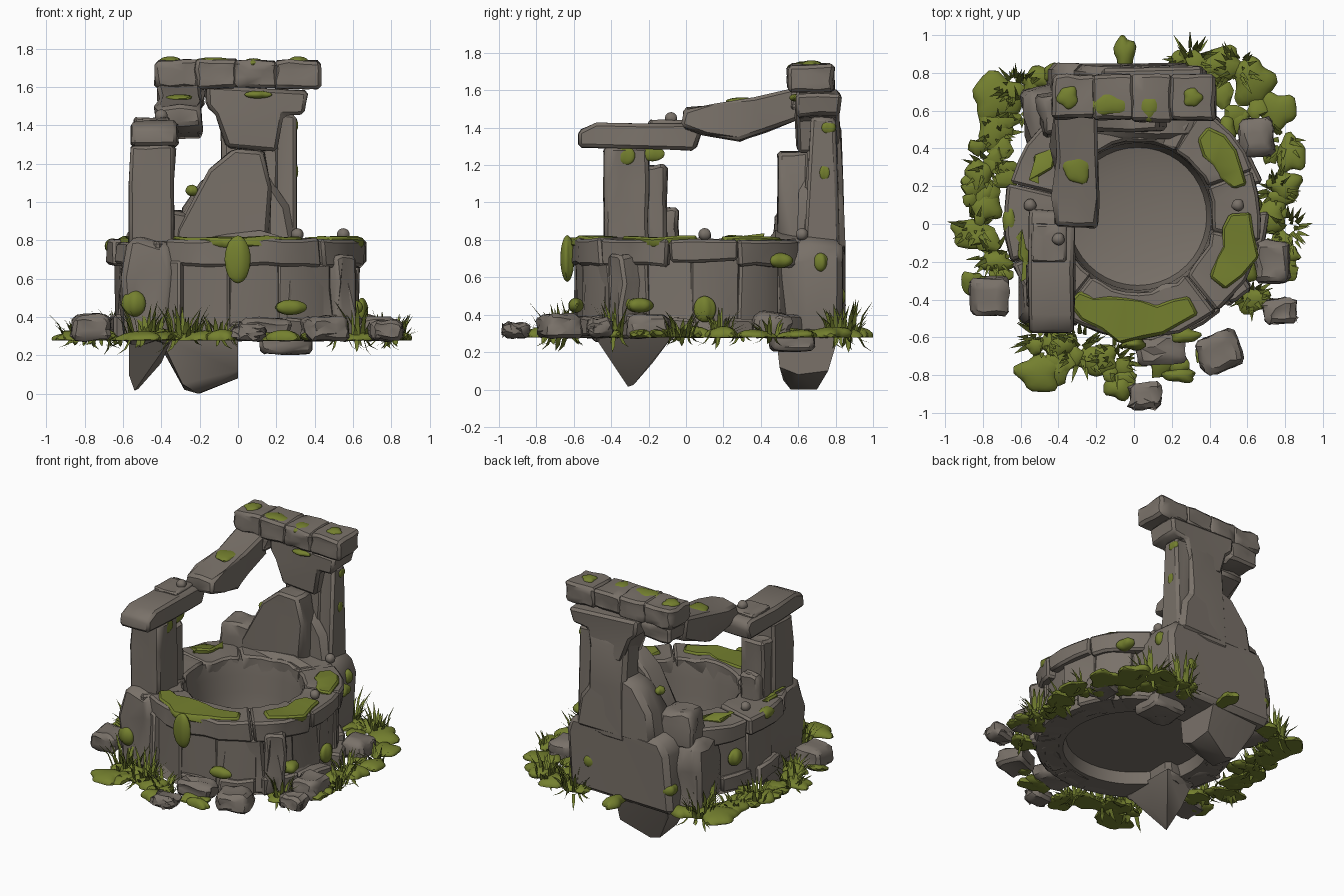
import bpy, bmesh, math, random
from mathutils import Vector, Matrix

if "Cube" in bpy.data.objects:
    bpy.data.objects.remove(bpy.data.objects["Cube"])

random.seed(7)
U = random.uniform


def material(name, col):
    m = bpy.data.materials.new(name)
    m.diffuse_color = (*col, 1)
    m.use_nodes = True
    m.node_tree.nodes["Principled BSDF"].inputs["Base Color"].default_value = m.diffuse_color
    return m


STONE = material("weathered_stone", (0.192, 0.166, 0.141))
MOSS = material("moss_green", (0.175, 0.215, 0.028))
GRASS = material("grass_green", (0.16, 0.20, 0.027))


def finish(name, bm, mat, angle=36):
    """Smooth shading with sharp edges kept, then link the object."""
    bmesh.ops.recalc_face_normals(bm, faces=bm.faces)
    for f in bm.faces:
        f.smooth = True
    for e in bm.edges:
        e.smooth = len(e.link_faces) == 2 and e.calc_face_angle(0) < math.radians(angle)
    me = bpy.data.meshes.new(name)
    bm.to_mesh(me)
    bm.free()
    me.materials.append(mat)
    ob = bpy.data.objects.new(name, me)
    bpy.context.collection.objects.link(ob)
    return ob


def jitter(bm, j):
    for v in bm.verts:
        v.co += Vector((U(-j, j), U(-j, j), U(-j, j)))


def chip(bm, width):
    """Bevel the hard edges and triangulate, for chipped stone."""
    bm.normal_update()
    hard = [e for e in bm.edges if len(e.link_faces) == 2 and e.calc_face_angle(0) > 0.6]
    bmesh.ops.bevel(bm, geom=hard, offset=width, segments=1, affect='EDGES')
    bmesh.ops.triangulate(bm, faces=bm.faces)


def rock(name, lo, hi, rot=0, taper=1.0, j=0.012, bev=0.018):
    bm = bmesh.new()
    bmesh.ops.create_cube(bm, size=1)
    bmesh.ops.subdivide_edges(bm, edges=bm.edges[:], cuts=2, use_grid_fill=True)
    lo, hi = Vector(lo), Vector(hi)
    for v in bm.verts:
        k = taper if v.co.z > 0.4 else 1
        v.co = Vector((v.co.x * k * (hi.x - lo.x), v.co.y * k * (hi.y - lo.y), v.co.z * (hi.z - lo.z)))
    jitter(bm, j)
    chip(bm, bev)
    bm.transform(Matrix.Translation((lo + hi) / 2) @ Matrix.Rotation(rot, 4, 'Z'))
    return finish(name, bm, STONE)


def slab(name, poly, axis, d0, d1, j=0.008, bev=0.018):
    """Outline extruded along x (outline in y,z) or along y (outline in x,z)."""
    bm = bmesh.new()
    put = (lambda p, d: (d, *p)) if axis == 'x' else (lambda p, d: (p[0], d, p[1]))
    rows = [[bm.verts.new(put(p, d0 + (d1 - d0) * t)) for p in poly] for t in (0, 0.5, 1)]
    n = len(poly)
    bm.faces.new(rows[0])
    bm.faces.new(rows[2])
    for a, b in zip(rows, rows[1:]):
        for i in range(n):
            bm.faces.new((a[i], a[(i + 1) % n], b[(i + 1) % n], b[i]))
    bmesh.ops.recalc_face_normals(bm, faces=bm.faces)
    jitter(bm, j)
    chip(bm, bev)
    return finish(name, bm, STONE)


def hull(name, pts):
    bm = bmesh.new()
    for p in pts:
        bm.verts.new(p)
    bmesh.ops.convex_hull(bm, input=bm.verts[:])
    return finish(name, bm, STONE, 40)


CX, CY = 0.02, 0.04


def arc(name, a0, a1, r0, r1, z0, z1, mat=STONE, j=0.01, bev=0.015, ragged=0.0):
    """Curved block of the ring; angles in degrees."""
    bm = bmesh.new()
    n = max(2, int((a1 - a0) / 9))
    rows = []
    for i in range(n + 1):
        a = math.radians(a0 + (a1 - a0) * i / n)
        end = 0.6 * ragged * (2 * i / n - 1) ** 2
        p, q = r0 + end + U(0, ragged) * .6, r1 - end - U(0, ragged) * .6
        rows.append([bm.verts.new((CX + r * math.cos(a), CY + r * math.sin(a), z))
                     for r, z in ((p, z0), (q, z0), (q, z1), (p, z1))])
    bm.faces.new(rows[0])
    bm.faces.new(rows[-1])
    for a, b in zip(rows, rows[1:]):
        for k in range(4):
            bm.faces.new((a[k], a[(k + 1) % 4], b[(k + 1) % 4], b[k]))
    bmesh.ops.recalc_face_normals(bm, faces=bm.faces)
    jitter(bm, j)
    chip(bm, bev)
    return finish(name, bm, mat)


def blob(name, loc, rad, mat=MOSS, wob=0.2, floor=None, tilt=0, subs=3):
    bm = bmesh.new()
    bmesh.ops.create_icosphere(bm, subdivisions=subs, radius=1)
    p, q = U(0, 6), U(0, 6)
    for v in bm.verts:
        a = math.atan2(v.co.y, v.co.x)
        k = 1 + wob * (math.sin(3 * a + p) * .6 + math.sin(5 * a + q) * .5)
        v.co = Vector((v.co.x * rad[0] * k, v.co.y * rad[1] * k, v.co.z * rad[2]))
    axis = Vector((U(-1, 1), U(-1, 1), 0.01)).normalized()
    bm.transform(Matrix.Translation(loc) @ Matrix.Rotation(tilt, 4, axis))
    if floor is not None:
        for v in bm.verts:
            v.co.z = max(v.co.z, floor)
    return finish(name, bm, mat)


# Well basin: one lathed shell with a shallow floor and open underside
bm = bmesh.new()
prof = [(.0, .40), (.25, .41), (.365, .44), (.385, .55), (.39, .67), (.41, .78), (.57, .78), (.57, .45), (.64, .30),
        (.65, .28), (.48, .28), (.46, .36), (.0, .36)]
vs = [bm.verts.new((r, 0, z)) for r, z in prof]
es = [bm.edges.new(p) for p in zip(vs, vs[1:])]
bmesh.ops.spin(bm, geom=vs + es, cent=(0, 0, 0), axis=(0, 0, 1), angle=2 * math.pi, steps=40)
bmesh.ops.remove_doubles(bm, verts=bm.verts, dist=0.0005)
bm.transform(Matrix.Translation((CX, CY, 0)))
finish("basin", bm, STONE, 40)

# Wall stones around the basin, then rim slabs on top
for i, a in enumerate(range(0, 360, 24)):
    wide = .03 if 120 <= a <= 240 else 0
    arc("wall_stone_%d" % i, a - .5, a + 24.5, .52, U(.60, .635) + wide, .285, .70, j=.013, bev=.012)
cuts = [-128, -50, -12, 22, 60, 128, 165, 200, 232]
for i, (a, b) in enumerate(zip(cuts, cuts[1:])):
    wide = .04 if a >= 128 else 0
    arc("rim_slab_%d" % i, a + .2, b - .2, .40, U(.65, .67) + wide, .67 + U(-.02, .02), .80 + U(-.008, .008), j=.009)
# Low footing course
for i, a in enumerate((-95, -70, -45, -20, 15, 40, 150, 175, 200)):
    arc("footing_stone_%d" % i, a, a + 22, .5, U(.65, .69), .28, U(.36, .41))

# Buttresses and roots that reach below ground
rock("left_buttress", (-.60, -.52, .26), (-.34, -.06, .80), taper=.9, j=.02, bev=.03)
hull("left_root", [(-.57, -.5, .3), (-.34, -.5, .3), (-.57, -.06, .3), (-.34, -.06, .3),
                   (-.57, -.36, .1), (-.54, -.31, .015), (-.52, -.28, .025), (-.40, -.33, .16), (-.56, -.18, .14)])
slab("back_buttress", [(-.46, .28), (-.45, .7), (-.36, .8), (.1, .84), (.34, .80), (.39, .7), (.36, .28)], 'y', .46, .84, j=.018, bev=.035)
rock("back_left_filler", (-.58, .38, .28), (-.36, .72, .74), rot=.2, taper=.85, j=.02, bev=.03)
hull("back_root", [(-.41, .48, .3), (.0, .48, .3), (-.4, .8, .3), (.0, .82, .3), (-.29, .52, .05), (-.21, .56, .0), (0, .5, .12),
                   (-.28, .7, .02), (-.2, .7, 0), (0, .6, .08), (0, .76, .1), (-.39, .76, .22)])
rock("under_stone", (.12, .45, .21), (.38, .68, .32))
rock("right_front_buttress", (.44, -.40, .28), (.58, -.2, .72), rot=.6)

# Front left post, stepped wall beside it and its cap
rock("left_post", (-.565, -.44, .7), (-.335, -.2, 1.3), taper=.97, j=.008)
rock("left_post_step", (-.55, -.22, .7), (-.36, -.1, 1.2), j=.008)
rock("left_post_low_step", (-.55, -.12, .7), (-.40, -.04, .97), j=.008)
slab("left_cap", [(-.57, 1.30), (-.57, 1.38), (-.48, 1.43), (-.25, 1.42), (.04, 1.42), (.08, 1.38), (.05, 1.28), (-.3, 1.29)], 'x', -.555, -.315)
rock("left_cap_chip", (-.54, -.2, 1.40), (-.36, 0, 1.44), j=.005, bev=.01)

# Sloping beam between the two supports
slab("sloping_beam", [(-.02, 1.40), (-.01, 1.50), (.14, 1.52), (.36, 1.56), (.6, 1.61), (.62, 1.46), (.42, 1.37), (.28, 1.33), (.1, 1.36)], 'x', -.42, -.19, j=.012)

# Back support: leaning slab, pillar, flared neck, lintel
slab("leaning_slab", [(-.33, .78), (-.31, .86), (-.15, 1.17), (-.02, 1.27), (.13, 1.27), (.17, 1.08), (.16, .78)], 'y', .49, .66)
slab("back_pillar", [(.6, .72), (.85, .72), (.83, 1.1), (.83, 1.4), (.80, 1.5), (.65, 1.5), (.66, 1.2)], 'x', -.09, .21, j=.016, bev=.025)
slab("pillar_skirt", [(-.34, .72), (-.28, .96), (-.17, 1.14), (.1, 1.22), (.27, .98), (.3, .72)], 'y', .6, .84, j=.016, bev=.035)
slab("side_column", [(.63, .72), (.82, .72), (.8, 1.46), (.66, 1.46)], 'x', .18, .30, j=.012)
rock("back_left_block", (-.5, .48, .7), (-.27, .70, .95), rot=.2, taper=.88)
slab("flared_neck", [(-.06, 1.28), (-.11, 1.45), (-.17, 1.5), (-.17, 1.6), (.36, 1.58), (.34, 1.46), (.23, 1.45), (.2, 1.27)], 'y', .59, .83, j=.01)
rock("lintel_left_support", (-.41, .56, 1.49), (-.18, .78, 1.61), j=.012)
for i, (a, b) in enumerate([(-.43, -.205), (-.22, -.0), (-.02, .205), (.19, .43)]):
    rock("lintel_block_%d" % i, (a, .54 + U(0, .02), 1.6 + U(-.01, .01)), (b, .79, 1.735 + U(-.01, .01)), j=.008)

# Loose stones around the foot
loose = [(-.765, -.385, .21, .21, .13, 0), (.14, -.665, .26, .15, .11, .1), (.45, -.68, .22, .20, .12, .35),
         (.06, -.91, .17, .14, .08, 0), (.77, -.46, .17, .13, .10, .1), (.73, -.2, .18, .23, .12, 0),
         (.65, .46, .18, .20, .13, .1), (.34, -.42, .3, .14, .4, .5)]
for i, (x, y, w, d, h, r) in enumerate(loose):
    rock("loose_stone_%d" % i, (x - w / 2, y - d / 2, .28), (x + w / 2, y + d / 2, .28 + h), rot=r, taper=.88, bev=.022)
for i, p in enumerate([(.31, .62, .83), (.55, .1, .83), (-.55, .1, .82), (-.4, -.08, 1.45)]):
    blob("pebble_%d" % i, p, (.033, .033, .033), STONE, .05)

# Moss carpets on the rim
for i, (a, b, r0, r1) in enumerate([(-128, -58, .42, .68), (-40, 2, .43, .68), (16, 52, .44, .66), (140, 160, .5, .66),
                                    (190, 208, .58, .70)]):
    arc("rim_moss_%d" % i, a, b, r0, r1, .765, .818, MOSS, j=.007, bev=.012, ragged=.08)

# Moss lumps hanging on stones: position and radii
lumps = [(0, -.635, .70, .065, .035, .125), (.27, -.59, .45, .08, .04, .04), (.55, -.32, .46, .05, .05, .05),
         (-.54, -.5, .47, .06, .05, .07), (.645, .1, .43, .03, .06, .07), (.60, -.25, .45, .05, .07, .04),
         (.49, .5, .69, .05, .07, .04), (.38, .72, .68, .03, .04, .05), (-.655, .02, .77, .04, .08, .04),
         (-.3, .3, 1.54, .075, .085, .022), (-.345, -.32, 1.25, .02, .05, .05), (-.36, -.18, 1.26, .02, .06, .04),
         (-.35, .67, 1.735, .055, .06, .025), (-.13, .63, 1.73, .11, .06, .025), (.08, .62, 1.72, .06, .07, .03),
         (.31, .67, 1.735, .05, .05, .025), (-.28, .57, 1.56, .08, .03, .02), (.1, .585, 1.56, .07, .03, .02),
         (.295, .76, 1.4, .02, .04, .035), (.295, .74, 1.16, .02, .03, .045), (-.24, .64, 1.06, .03, .04, .03),
         (-.42, .8, .45, .06, .05, .05), (.2, .82, .5, .06, .03, .05), (-.58, .26, .52, .04, .06, .06)]
for i, l in enumerate(lumps):
    blob("moss_lump_%d" % i, l[:3], l[3:], wob=.15)

# Moss mats on the ground, large ones placed, small leaflets scattered by angle range
mats = [(-.50, -.79, .12, .10), (-.72, .67, .14, .13), (-.74, .5, .09, .11), (-.82, .25, .07, .1), (-.86, -.05, .11, .08),
        (-.78, .1, .08, .09), (-.73, -.2, .09, .06), (-.05, .9, .055, .1), (-.5, .77, .1, .06), (.47, .85, .11, .09),
        (.63, .75, .11, .13), (.76, .6, .1, .1), (.83, .37, .08, .1), (.80, .2, .09, .08), (.73, .05, .08, .1),
        (.62, -.40, .1, .07), (.24, -.80, .09, .04), (-.08, -.87, .08, .06), (-.2, -.72, .12, .08), (-.4, -.64, .1, .07)]
for i, (x, y, a, b) in enumerate(mats):
    blob("moss_mat_%d" % i, (x, y, .285), (a, b, U(.03, .055)), wob=.2, floor=.278, tilt=U(-.15, .15))
for lo, hi, r0, r1, n in [(-18, 36, .69, .86, 12), (36, 78, .74, .96, 14), (125, 202, .70, .92, 24), (228, 268, .72, .88, 10),
                          (278, 300, .74, .82, 3)]:
    for i in range(n):
        a, r = math.radians(U(lo, hi)), U(r0, r1)
        blob("moss_leaf_%d_%d" % (lo, i), (r * math.cos(a), r * math.sin(a), .295), (U(.04, .075), U(.04, .075), .025),
             wob=.25, floor=.278, tilt=U(-.4, .4), subs=2)

# Grass tufts: x, y, blade count, spread, height
tufts = [(-.48, -.60, 40, .12, .2), (-.28, -.66, 40, .13, .18), (-.1, -.72, 30, .11, .13), (.3, .86, 40, .10, .2),
         (-.62, .72, 36, .1, .2), (-.6, .6, 26, .08, .18), (-.84, -.02, 30, .09, .13), (-.78, .3, 26, .1, .14),
         (-.75, -.17, 24, .09, .14), (.82, -.03, 34, .09, .14), (.75, .18, 24, .09, .16), (.54, .82, 30, .1, .18),
         (.62, -.38, 22, .08, .2), (.8, .45, 16, .07, .13), (-.72, .48, 20, .09, .12)]
bm = bmesh.new()
for x, y, n, s, h in tufts:
    for k in range(n):
        a, d = U(0, 6.283), s * math.sqrt(U(0, 1)) * .8
        base = Vector((x + d * math.cos(a), y + d * math.sin(a), .28))
        out = Vector((math.cos(a), math.sin(a), 0)) * U(.02, .10)
        up = Vector((0, 0, h * U(.35, 1.05) * (-.4 if k % 7 == 0 else 1)))
        side = Vector((-math.sin(a), math.cos(a), 0)) * U(.009, .015)
        mid = base + out * .35 + up * .6
        v = [bm.verts.new(p) for p in (base - side, base + side, mid + side * .8, mid - side * .8, base + out + up)]
        bm.faces.new(v[:4])
        bm.faces.new((v[3], v[2], v[4]))
finish("grass_blades", bm, GRASS)
